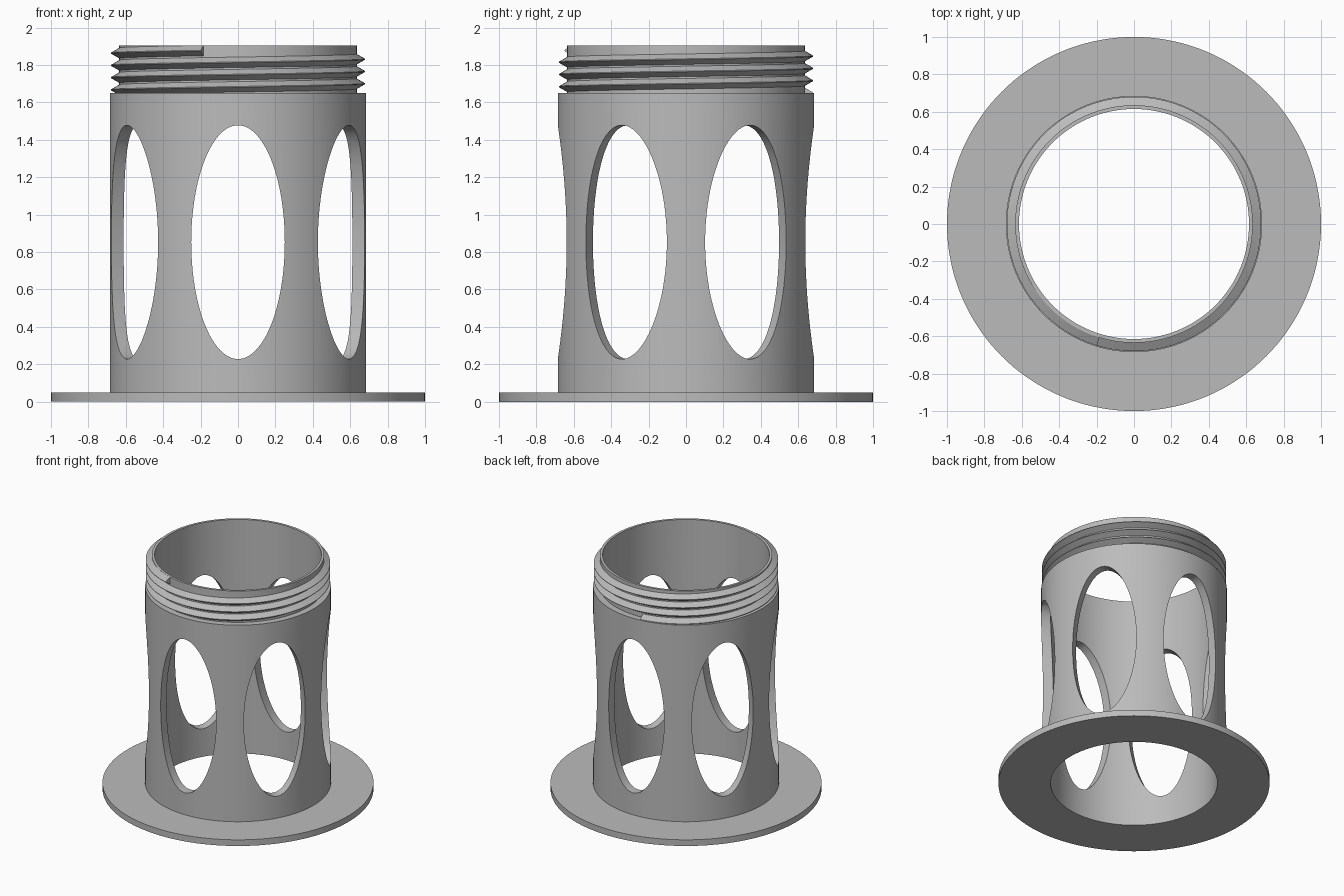
import bpy, bmesh
from math import sin, cos, pi, radians
from mathutils import Matrix

if "Cube" in bpy.data.objects:
    bpy.data.objects.remove(bpy.data.objects["Cube"])

SEGMENTS = 144
INNER, NECK, BODY, FLANGE = 0.615, 0.635, 0.685, 1.0
FLANGE_TOP, SHOULDER, TOP = 0.05, 1.65, 1.905

grey = bpy.data.materials.new("plain grey")
grey.use_nodes = True
colour = (0.5, 0.5, 0.5, 1)
grey.diffuse_color = colour
grey.node_tree.nodes["Principled BSDF"].inputs["Base Color"].default_value = colour


def sweep(name, rings, closed):
    """Skin a list of closed cross-sections; cap the ends if not closed."""
    bm = bmesh.new()
    loops = [[bm.verts.new(p) for p in ring] for ring in rings]
    pairs = list(zip(loops, loops[1:]))
    if closed:
        pairs.append((loops[-1], loops[0]))
    else:
        bm.faces.new(loops[0])
        bm.faces.new(loops[-1])
    n = len(rings[0])
    for a, b in pairs:
        for i in range(n):
            j = (i + 1) % n
            bm.faces.new((a[i], a[j], b[j], b[i]))
    bmesh.ops.recalc_face_normals(bm, faces=bm.faces)
    mesh = bpy.data.meshes.new(name)
    bm.to_mesh(mesh)
    bm.free()
    mesh.materials.append(grey)
    obj = bpy.data.objects.new(name, mesh)
    bpy.context.collection.objects.link(obj)
    return obj


def around(profile, angle, lift=0.0):
    return [(r * cos(angle), r * sin(angle), z + lift) for r, z in profile]


def select_only(obj):
    bpy.ops.object.select_all(action="DESELECT")
    obj.select_set(True)
    bpy.context.view_layer.objects.active = obj


# Tube with base flange and stepped neck, turned from one profile
profile = [(INNER, 0), (FLANGE, 0), (FLANGE, FLANGE_TOP), (BODY, FLANGE_TOP),
           (BODY, SHOULDER), (NECK, SHOULDER), (NECK, TOP), (INNER, TOP)]
tube = sweep("flanged_tube",
             [around(profile, 2 * pi * i / SEGMENTS) for i in range(SEGMENTS)], True)

# Six oval windows, cut in opposite pairs
select_only(tube)
for k in range(3):
    oval = [(0.25 * cos(2 * pi * i / 96), 0.625 * sin(2 * pi * i / 96))
            for i in range(96)]
    cutter = sweep("window_cutter",
                   [[(x, y, z + 0.853) for x, z in oval] for y in (-1.2, 1.2)], False)
    cutter.data.transform(Matrix.Rotation(radians(60 * k), 4, "Z"))
    cutter.hide_render = True
    cut = tube.modifiers.new("windows", "BOOLEAN")
    cut.operation = "DIFFERENCE"
    cut.solver = "EXACT"
    cut.object = cutter
    bpy.ops.object.modifier_apply(modifier=cut.name)
    bpy.data.objects.remove(cutter)

# Right-handed V thread around the neck
PITCH, HALF = 0.0655, 0.028
start, end = radians(95), radians(253 + 3 * 360)
ridge = [(NECK - 0.008, -HALF), (NECK, -HALF), (0.68, -0.002), (0.68, 0.002),
         (NECK, HALF), (NECK - 0.008, HALF)]
steps = 480
rings = []
for i in range(steps + 1):
    a = start + (end - start) * i / steps
    rings.append(around(ridge, a, 1.877 - PITCH * (end - a) / (2 * pi)))
thread = sweep("neck_thread", rings, False)

for obj in (tube, thread):
    select_only(obj)
    bpy.ops.object.shade_smooth_by_angle(angle=radians(25))
